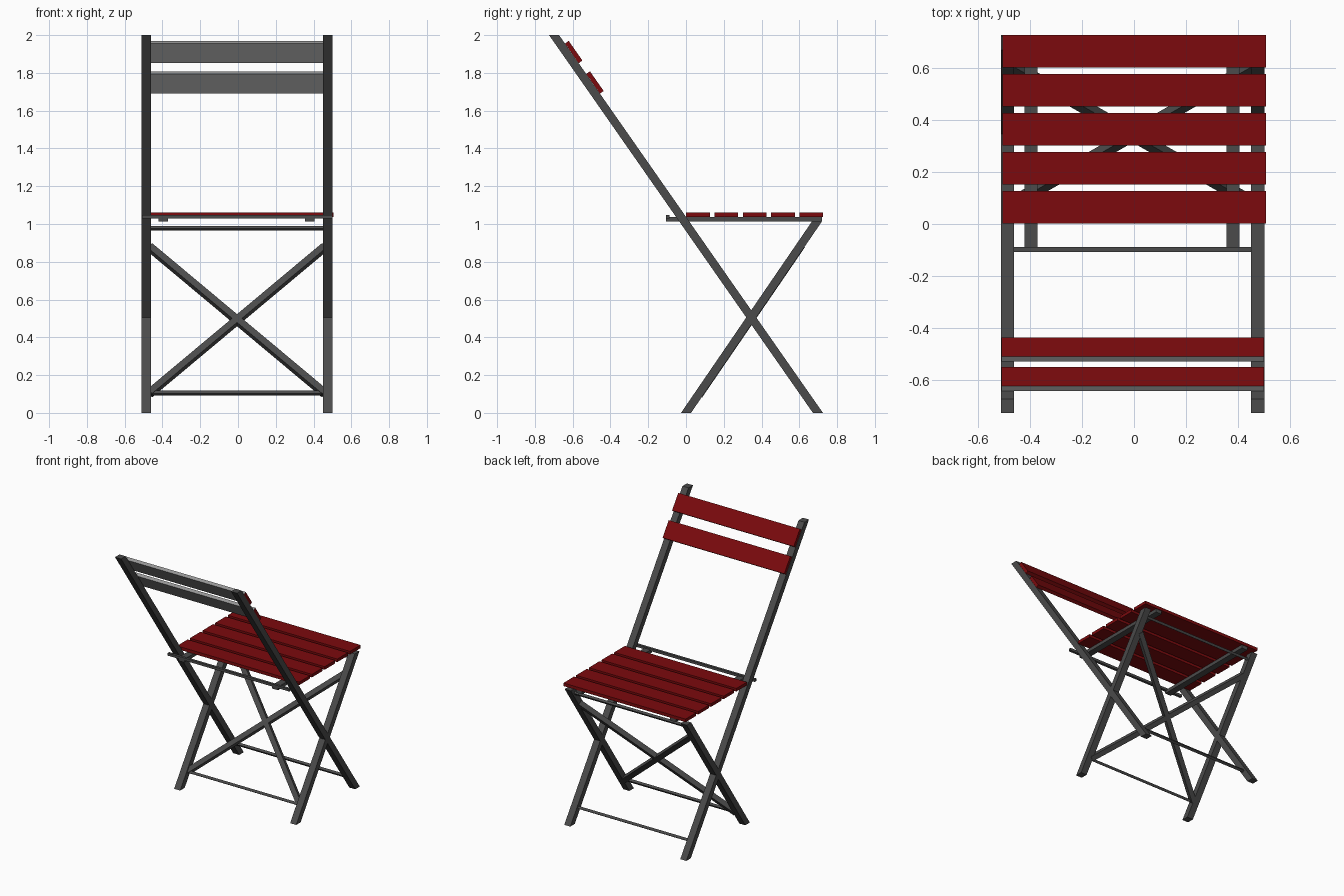
import bpy
from mathutils import Vector, Matrix

cube = bpy.data.objects.get("Cube")
if cube:
    bpy.data.objects.remove(cube)


def material(name, rgb):
    m = bpy.data.materials.new(name)
    m.use_nodes = True
    m.diffuse_color = (*rgb, 1)
    m.node_tree.nodes["Principled BSDF"].inputs["Base Color"].default_value = (*rgb, 1)
    return m


RED = material("red paint", (0.2, 0.003, 0.004))
IRON = material("dark iron", (0.07, 0.07, 0.07))
GREY = material("bare grey", (0.3, 0.3, 0.3))


def prism(name, profile, x0, x1, mat):
    """Extrude a four-cornered (y, z) profile along x."""
    verts = [(x, y, z) for x in (x0, x1) for y, z in profile]
    faces = [(3, 2, 1, 0), (4, 5, 6, 7)]
    faces += [(i, (i + 1) % 4, (i + 1) % 4 + 4, i + 4) for i in range(4)]
    mesh = bpy.data.meshes.new(name)
    mesh.from_pydata(verts, [], faces)
    mesh.materials.append(mat)
    ob = bpy.data.objects.new(name, mesh)
    bpy.context.collection.objects.link(ob)
    return ob


def box(name, x, y, z, mat):
    return prism(name, [(y[0], z[0]), (y[1], z[0]), (y[1], z[1]), (y[0], z[1])], *x, mat)


def beam(name, p, q, width, depth, normal, mat):
    """Box from p to q; depth is measured along the given normal."""
    p, q, n = Vector(p), Vector(q), Vector(normal).normalized()
    d = (q - p).normalized()
    side = n.cross(d)
    half = (q - p).length / 2
    ob = box(name, (-half, half), (-width / 2, width / 2), (-depth / 2, depth / 2), mat)
    turn = Matrix((d, side, n)).transposed().to_4x4()
    ob.data.transform(Matrix.Translation((p + q) / 2) @ turn)
    return ob


def post_y(z):
    return 0.6985 * (1 - z)


def leg_y(z):
    return 0.684 * z


def leaning(name, line, top, x):
    h = 0.0265
    prism(name, [(line(0) - h, 0), (line(0) + h, 0),
                 (line(top) + h, top), (line(top) - h, top)], *x, IRON)


# Crossed legs, seat rails
for side, x, rail in (("right", (-0.51, -0.46), (-0.42, -0.37)),
                      ("left", (0.45, 0.5), (0.355, 0.405))):
    leaning(side + "_back_post", post_y, 2.0, x)
    leaning(side + "_short_leg", leg_y, 1.014, x)
    box(side + "_seat_rail", rail, (-0.105, 0.72), (1.012, 1.037), IRON)

# Seat slats
for i in range(5):
    y = 0.15 * i
    box(f"seat_slat_{i + 1}", (-0.505, 0.506), (y + 0.001, y + 0.126), (1.037, 1.06), RED)

# Backrest slats, painted on the sitting side only
lean = Vector((0, -0.6985, 1)).normalized()
out = Vector((0, 1, 0.6985)).normalized()
for name, z in (("lower", 1.73), ("upper", 1.891)):
    c = Vector((0, post_y(z), z)) + out * 0.034
    slat = beam(name + "_back_slat", c + Vector((-0.508, 0, 0)), c + Vector((0.499, 0, 0)),
                0.127, 0.024, out, RED)
    slat.data.materials.append(GREY)
    slat.data.update()
    for f in slat.data.polygons:
        if f.normal.dot(out) < -0.9 or f.normal.dot(lean) > 0.9:
            f.material_index = 1

# Cross braces between the short legs
under = Vector((0, 1, -0.684)).normalized()
for name, s in (("falling_brace", 1), ("rising_brace", -1)):
    ends = [Vector((s * x - 0.005, leg_y(z), z)) + under * 0.006
            for x, z in ((-0.463, 0.881), (0.463, 0.107))]
    beam(name, *ends, 0.037, 0.037, under, IRON)

# Thin rods
for name, y, z, n in (("post_foot_rod", post_y(0.105), 0.105, out),
                      ("leg_foot_rod", leg_y(0.105), 0.105, under),
                      ("seat_front_rod", leg_y(0.978), 0.978, under)):
    beam(name, (-0.47, y, z), (0.46, y, z), 0.018, 0.018, n, IRON)
box("seat_stop_rod", (-0.508, 0.499), (-0.107, -0.088), (1.028, 1.047), IRON)
